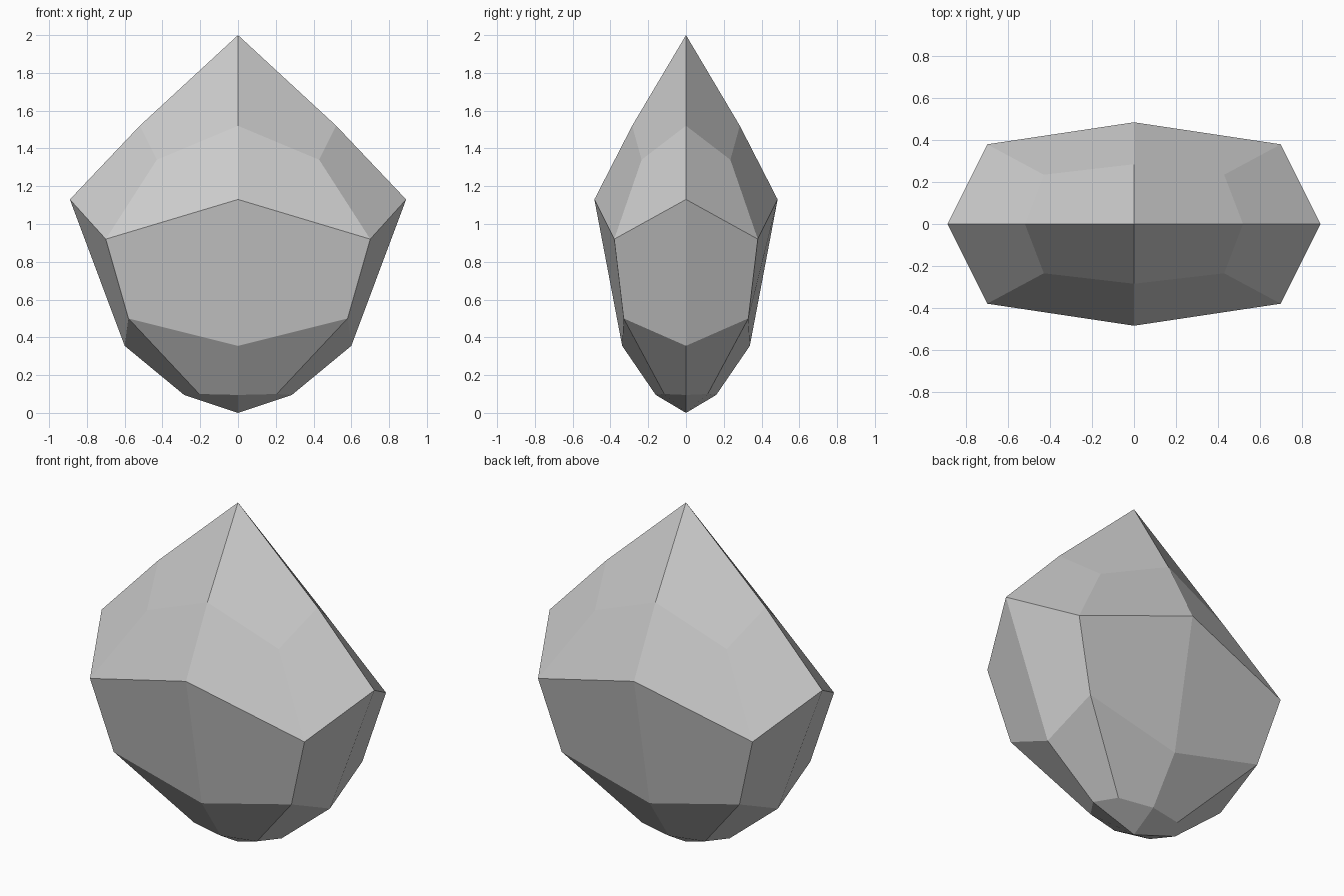
import bpy, bmesh

if "Cube" in bpy.data.objects:
    bpy.data.objects.remove(bpy.data.objects["Cube"])

# Each ring: (half width on x, half depth on y, z of these axis points,
#             diagonal x, diagonal y, diagonal z)
RINGS = [
    (0.285, 0.16, 0.095, 0.205, 0.115, 0.10),
    (0.60, 0.338, 0.355, 0.58, 0.33, 0.50),
    (0.89, 0.485, 1.13, 0.70, 0.38, 0.92),
    (0.52, 0.285, 1.52, 0.43, 0.235, 1.34),
]
# Eight directions around the gem
DIRS = [(1, 0), (1, 1), (0, 1), (-1, 1), (-1, 0), (-1, -1), (0, -1), (1, -1)]

bm = bmesh.new()


def make_ring(ax, ay, az, dx, dy, dz):
    verts = []
    for sx, sy in DIRS:
        diagonal = sx and sy
        co = (sx * dx, sy * dy, dz) if diagonal else (sx * ax, sy * ay, az)
        verts.append(bm.verts.new(co))
    return verts


# Facet bands between the rings
rings = [make_ring(*r) for r in RINGS]
for low, high in zip(rings, rings[1:]):
    for i in range(8):
        j = (i + 1) % 8
        bm.faces.new((low[i], low[j], high[j], high[i]))

# Four kite facets closing on each tip
for ring, z in ((rings[0], 0.0), (rings[-1], 2.0)):
    tip = bm.verts.new((0, 0, z))
    for i in range(0, 8, 2):
        bm.faces.new((tip, ring[i], ring[i + 1], ring[(i + 2) % 8]))

bmesh.ops.recalc_face_normals(bm, faces=bm.faces)
mesh = bpy.data.meshes.new("pointed_stone")
bm.to_mesh(mesh)
bm.free()
bpy.context.collection.objects.link(bpy.data.objects.new("pointed_stone", mesh))
